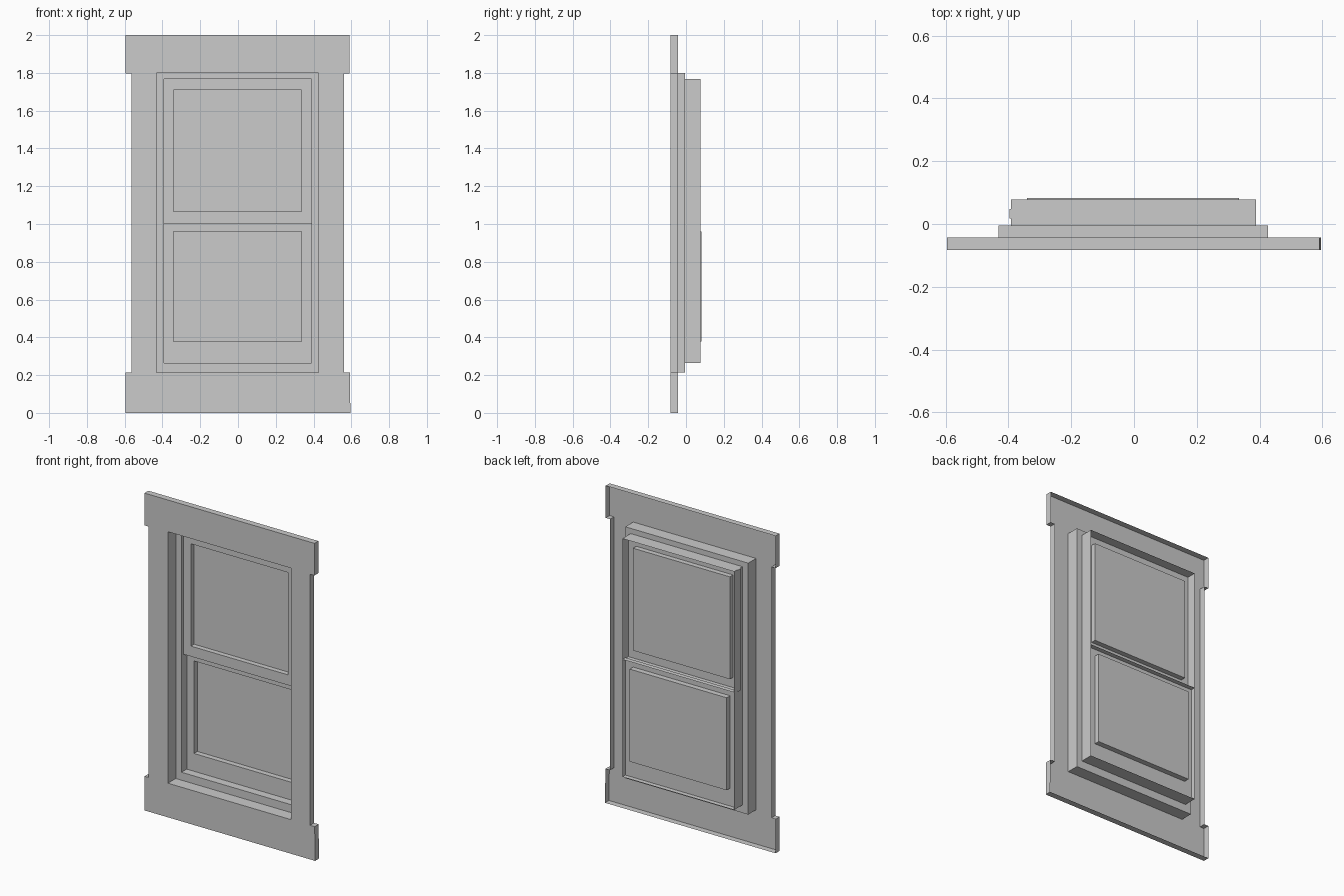
import bpy, bmesh

if "Cube" in bpy.data.objects:
    bpy.data.objects.remove(bpy.data.objects["Cube"])


def finish(name, bm):
    mesh = bpy.data.meshes.new(name)
    bm.to_mesh(mesh)
    bm.free()
    obj = bpy.data.objects.new(name, mesh)
    bpy.context.collection.objects.link(obj)
    return obj


def bridge(bm, a, b):
    n = len(a)
    for i in range(n):
        j = (i + 1) % n
        bm.faces.new((a[i], a[j], b[j], b[i]))


def stepped(name, steps, cap=False):
    """Thin sheet through rectangles (x0, x1, z0, z1) at depths y."""
    bm = bmesh.new()
    loops = []
    for (x0, x1, z0, z1), y in steps:
        corners = ((x0, z0), (x1, z0), (x1, z1), (x0, z1))
        loops.append([bm.verts.new((x, y, z)) for x, z in corners])
    for a, b in zip(loops, loops[1:]):
        bridge(bm, a, b)
    if cap:
        bm.faces.new(loops[-1])
    return finish(name, bm)


FRONT, RIM, LEDGE, BACK = -0.082, -0.043, -0.004, 0.078
OPENING = (-0.431, 0.426, 0.215, 1.80)
TUNNEL = (-0.391, 0.389, 0.265, 1.767)

# Casing: eared outline with a window opening and an open-backed rim
outline = [(-0.595, 0), (0.595, 0), (0.592, 0.215), (0.56, 0.215),
           (0.56, 1.797), (0.59, 1.797), (0.59, 2), (-0.595, 2),
           (-0.595, 1.797), (-0.565, 1.797), (-0.565, 0.215), (-0.595, 0.215)]
bm = bmesh.new()
back = [bm.verts.new((x, RIM, z)) for x, z in outline]
front = [bm.verts.new((x, FRONT, z)) for x, z in outline]
x0, x1, z0, z1 = OPENING
hole = [bm.verts.new((x, FRONT, z)) for x, z in
        ((x0, z0), (x1, z0), (x1, z1), (x0, z1))]
edges = [bm.edges.new((loop[i - 1], loop[i]))
         for loop in (front, hole) for i in range(len(loop))]
bmesh.ops.triangle_fill(bm, edges=edges, use_beauty=True, normal=(0, -1, 0))
for f in bm.faces:
    f.normal_update()
    if f.normal.y > 0:
        f.normal_flip()
bridge(bm, back, front)
finish("casing", bm)

# Jamb: recess behind the casing, ledge, then the sash channel
stepped("jamb", [(OPENING, FRONT), (OPENING, LEDGE),
                 (TUNNEL, LEDGE), (TUNNEL, BACK)])


# Sashes: open-backed frame with a recessed pane
def sash(name, rect, pane, y, y_rim, y_pane):
    stepped(name, [(rect, y_rim), (rect, y), (pane, y), (pane, y_pane)])
    stepped(name + "_pane", [(pane, y_pane)], cap=True)


sash("upper_sash", (-0.397, 0.389, 1.0, 1.767),
     (-0.341, 0.335, 1.065, 1.71), 0.018, 0.048, 0.05)
sash("lower_sash", (-0.391, 0.389, 0.265, 1.005),
     (-0.341, 0.335, 0.377, 0.96), 0.048, BACK, 0.082)
